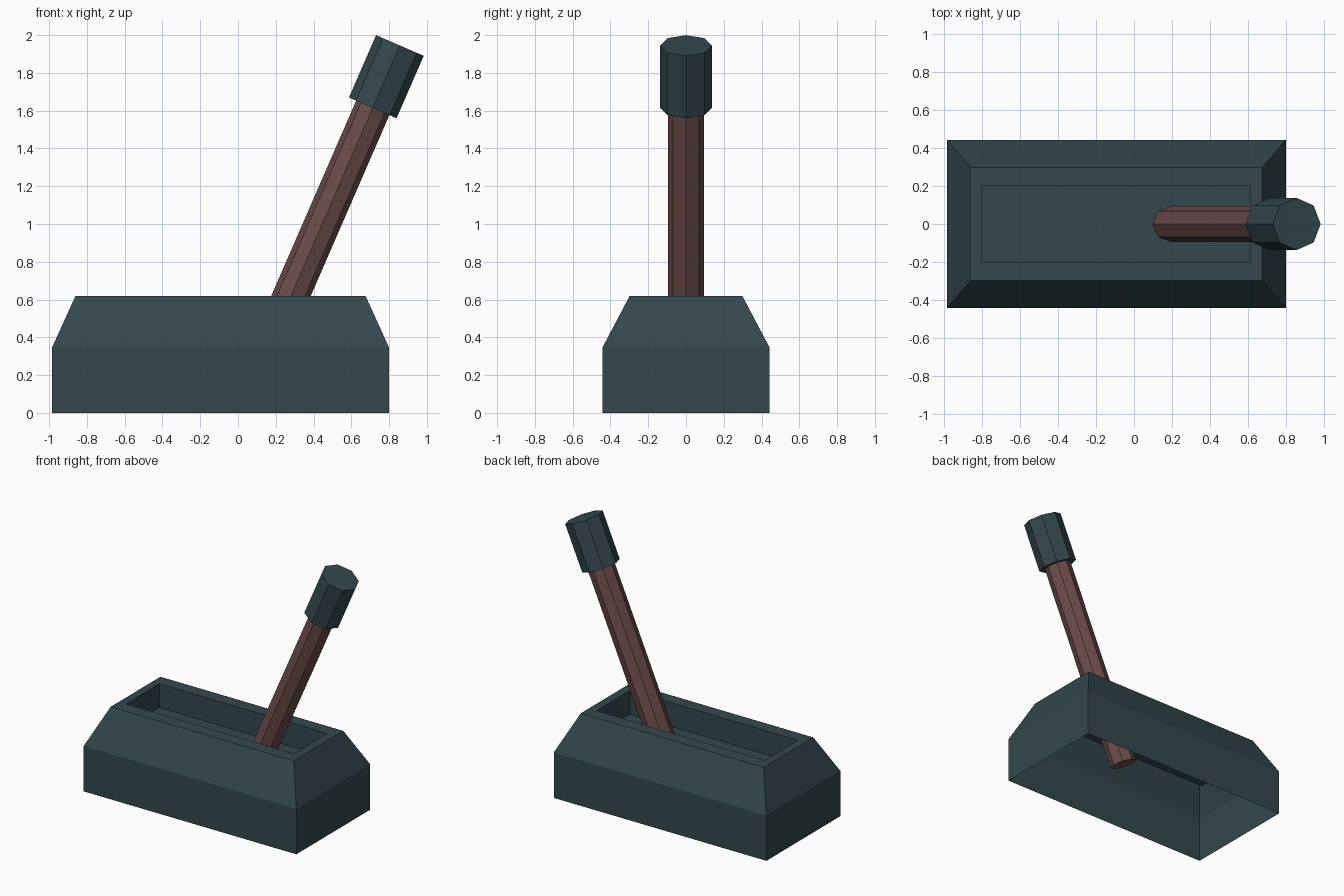
import bpy, bmesh, math
from mathutils import Vector, Matrix

if "Cube" in bpy.data.objects:
    bpy.data.objects.remove(bpy.data.objects["Cube"])


def material(name, color):
    m = bpy.data.materials.new(name)
    m.diffuse_color = (*color, 1)
    m.use_nodes = True
    m.node_tree.nodes["Principled BSDF"].inputs["Base Color"].default_value = m.diffuse_color
    return m


steel = material("dark teal metal", (0.033, 0.064, 0.075))
wood = material("red brown grip", (0.148, 0.071, 0.069))


def add_object(name, bm, mat):
    mesh = bpy.data.meshes.new(name)
    bm.to_mesh(mesh)
    bm.free()
    mesh.materials.append(mat)
    ob = bpy.data.objects.new(name, mesh)
    bpy.context.collection.objects.link(ob)
    return ob


# Housing: rectangular rings lofted up the outside, over the rim and into the recess (open underneath)
rings = [  # x min, x max, half depth, z
    (-0.985, 0.80, 0.443, 0.0),
    (-0.985, 0.80, 0.443, 0.345),
    (-0.86, 0.675, 0.298, 0.62),
    (-0.80, 0.61, 0.20, 0.62),
    (-0.80, 0.61, 0.20, 0.44),
]
bm = bmesh.new()
loops = []
for x0, x1, y, z in rings:
    loops.append([bm.verts.new(p) for p in
                  ((x0, -y, z), (x1, -y, z), (x1, y, z), (x0, y, z))])
for a, b in zip(loops, loops[1:]):
    for i in range(4):
        j = (i + 1) % 4
        bm.faces.new((a[i], a[j], b[j], b[i]))
bm.faces.new(loops[-1])  # recess floor
add_object("housing", bm, steel)

# Leaning lever: octagonal prisms placed by distance down from the top centre
TILT = math.radians(23.5)
TOP = Vector((0.857, 0, 1.945))
ROT = Matrix.Rotation(TILT, 4, 'Y')


def prism(name, radius, start, end, mat):
    bm = bmesh.new()
    bmesh.ops.create_cone(bm, cap_ends=True, segments=8, radius1=radius, radius2=radius,
                          depth=end - start,
                          matrix=Matrix.Translation((0, 0, -(start + end) / 2)))
    bm.transform(Matrix.Translation(TOP) @ ROT)
    return add_object(name, bm, mat)


prism("lever_shaft", 0.096, 0.2, 1.90, wood)
prism("lever_knob", 0.1375, 0.0, 0.36, steel)
